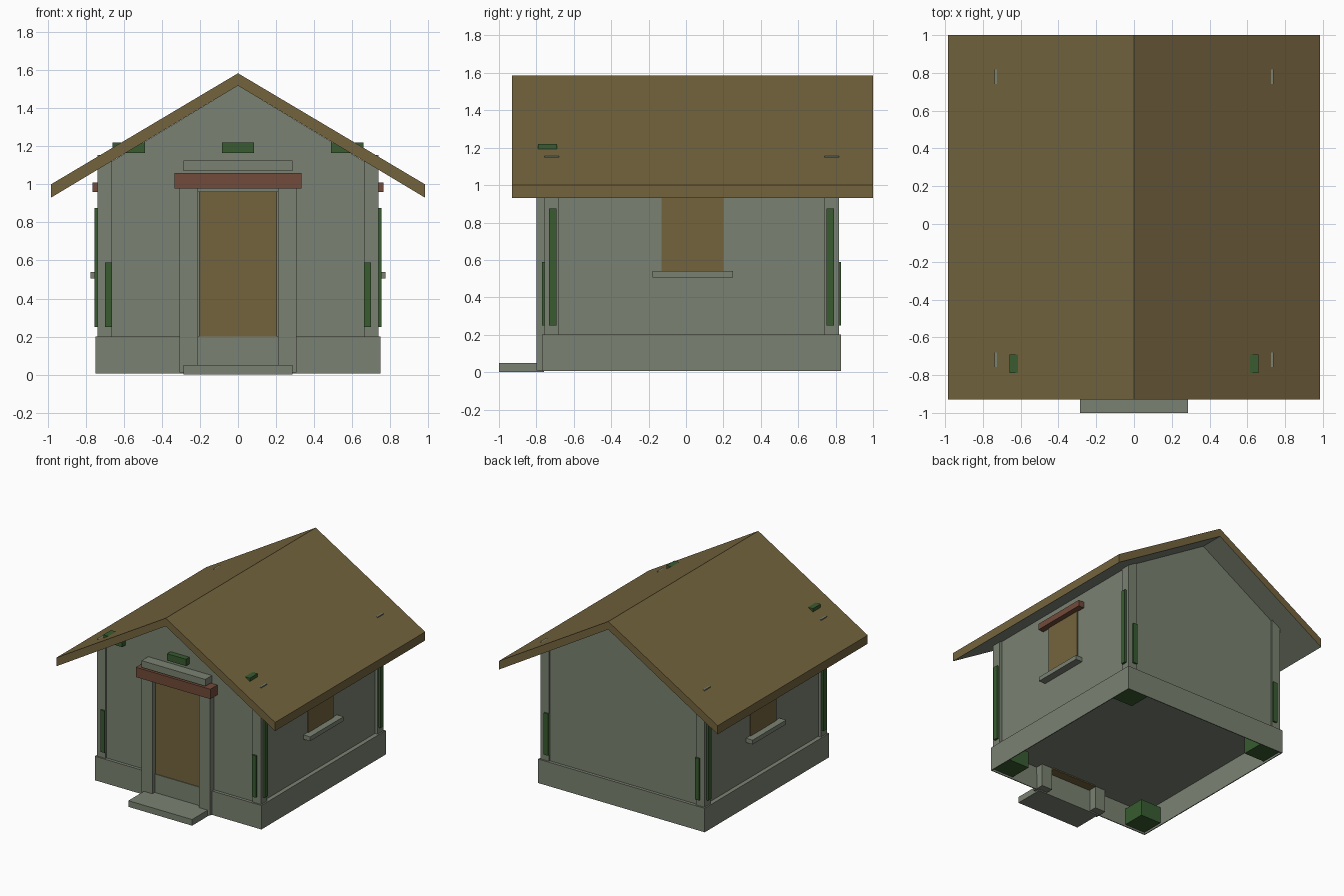
import bpy
import bmesh

if "Cube" in bpy.data.objects:
    bpy.data.objects.remove(bpy.data.objects["Cube"], do_unlink=True)


def material(name, rgb):
    mat = bpy.data.materials.new(name)
    mat.use_nodes = True
    color = (*rgb, 1)
    mat.diffuse_color = color
    mat.node_tree.nodes["Principled BSDF"].inputs["Base Color"].default_value = color
    return mat


STONE = material("grey stone", (0.195, 0.223, 0.168))
WOOD = material("brown wood", (0.174, 0.127, 0.048))
LEAF = material("leaf green", (0.040, 0.105, 0.030))
BRICK = material("red brick", (0.168, 0.069, 0.041))

CENTRE_Y = 0.03  # middle of the house body


def finish(name, bm, *mats):
    bmesh.ops.recalc_face_normals(bm, faces=bm.faces)
    mesh = bpy.data.meshes.new(name)
    bm.to_mesh(mesh)
    bm.free()
    for mat in mats:
        mesh.materials.append(mat)
    obj = bpy.data.objects.new(name, mesh)
    bpy.context.collection.objects.link(obj)
    return obj


def box(name, x, y, z, mat):
    """Box from (low, high) ranges."""
    bm = bmesh.new()
    bmesh.ops.create_cube(bm, size=1)
    for v in bm.verts:
        for i, (lo, hi) in enumerate((x, y, z)):
            v.co[i] = lo if v.co[i] < 0 else hi
    return finish(name, bm, mat)


def prism(name, profile, y0, y1, *mats):
    """Front profile extruded from y0 to y1."""
    bm = bmesh.new()
    face = bm.faces.new([bm.verts.new((x, y0, z)) for x, z in profile])
    out = bmesh.ops.extrude_face_region(bm, geom=[face])
    moved = [g for g in out["geom"] if isinstance(g, bmesh.types.BMVert)]
    bmesh.ops.translate(bm, verts=moved, vec=(0, y1 - y0, 0))
    return finish(name, bm, *mats)


def span(side, lo, hi, centre=0):
    """Range mirrored about a centre."""
    return tuple(sorted((centre + side * lo, centre + side * hi)))


# Hollow plinth, open underneath
plinth = box("plinth", (-0.75, 0.75), (-0.77, 0.83), (0.005, 0.2), STONE)
bm = bmesh.new()
bm.from_mesh(plinth.data)
bottom = [f for f in bm.faces if f.normal.z < -0.5]
bmesh.ops.delete(bm, geom=bottom, context="FACES_ONLY")
bm.to_mesh(plinth.data)
bm.free()
shell = plinth.modifiers.new("thickness", "SOLIDIFY")
shell.thickness = 0.01

# Gabled walls
walls = [(-0.715, 0.2), (0.715, 0.2), (0.715, 1.09), (0, 1.52), (-0.715, 1.09)]
prism("walls", walls, -0.745, 0.805, STONE)

# Roof with a grey soffit
slab = [(-0.985, 0.93), (0, 1.52), (0.985, 0.93),
        (0.985, 1.0), (0, 1.585), (-0.985, 1.0)]
roof = prism("roof", slab, -0.93, 1.0, WOOD, STONE)
for face in roof.data.polygons:
    face.material_index = 1 if face.normal.z < -0.3 else 0

# Doorway
box("door", (-0.205, 0.205), (-0.765, -0.69), (0.185, 0.96), WOOD)
box("door_header", (-0.22, 0.22), (-0.775, -0.72), (0.96, 0.985), STONE)
box("door_lintel", (-0.335, 0.335), (-0.835, -0.72), (0.98, 1.06), BRICK)
box("door_cornice", (-0.287, 0.287), (-0.83, -0.72), (1.07, 1.125), STONE)
box("door_step", (-0.287, 0.287), (-1.0, -0.76), (0, 0.05), STONE)
box("gable_planting_middle", (-0.085, 0.085), (-0.79, -0.69), (1.165, 1.22), LEAF)

for side, label in ((1, "left"), (-1, "right")):
    box(f"door_jamb_{label}", span(side, 0.21, 0.307), (-0.8, -0.7), (0.01, 0.98), STONE)
    box(f"gable_planting_{label}", span(side, 0.49, 0.66), (-0.79, -0.69), (1.165, 1.22), LEAF)

    # Side window
    box(f"window_{label}", span(side, 0.68, 0.722), (-0.13, 0.2), (0.54, 0.97), WOOD)
    box(f"window_sill_{label}", span(side, 0.68, 0.775), (-0.18, 0.25), (0.505, 0.54), STONE)
    box(f"window_lintel_{label}", span(side, 0.68, 0.765), (-0.2, 0.27), (0.96, 1.01), BRICK)

    # Corner boards, climbing plants and corner footings
    for end, place in ((-1, "front"), (1, "back")):
        corner = f"{place}_{label}"
        box(f"corner_board_{corner}", span(side, 0.662, 0.738),
            span(end, 0.71, 0.787, CENTRE_Y), (0.19, 1.155), STONE)
        box(f"side_vine_{corner}", span(side, 0.72, 0.755),
            span(end, 0.722, 0.762, CENTRE_Y), (0.25, 0.875), LEAF)
        box(f"gable_vine_{corner}", span(side, 0.663, 0.7),
            span(end, 0.76, 0.8, CENTRE_Y), (0.25, 0.59), LEAF)
        box(f"corner_footing_{corner}", span(side, 0.55, 0.735),
            span(end, 0.6, 0.785, CENTRE_Y), (0.015, 0.15), LEAF)
